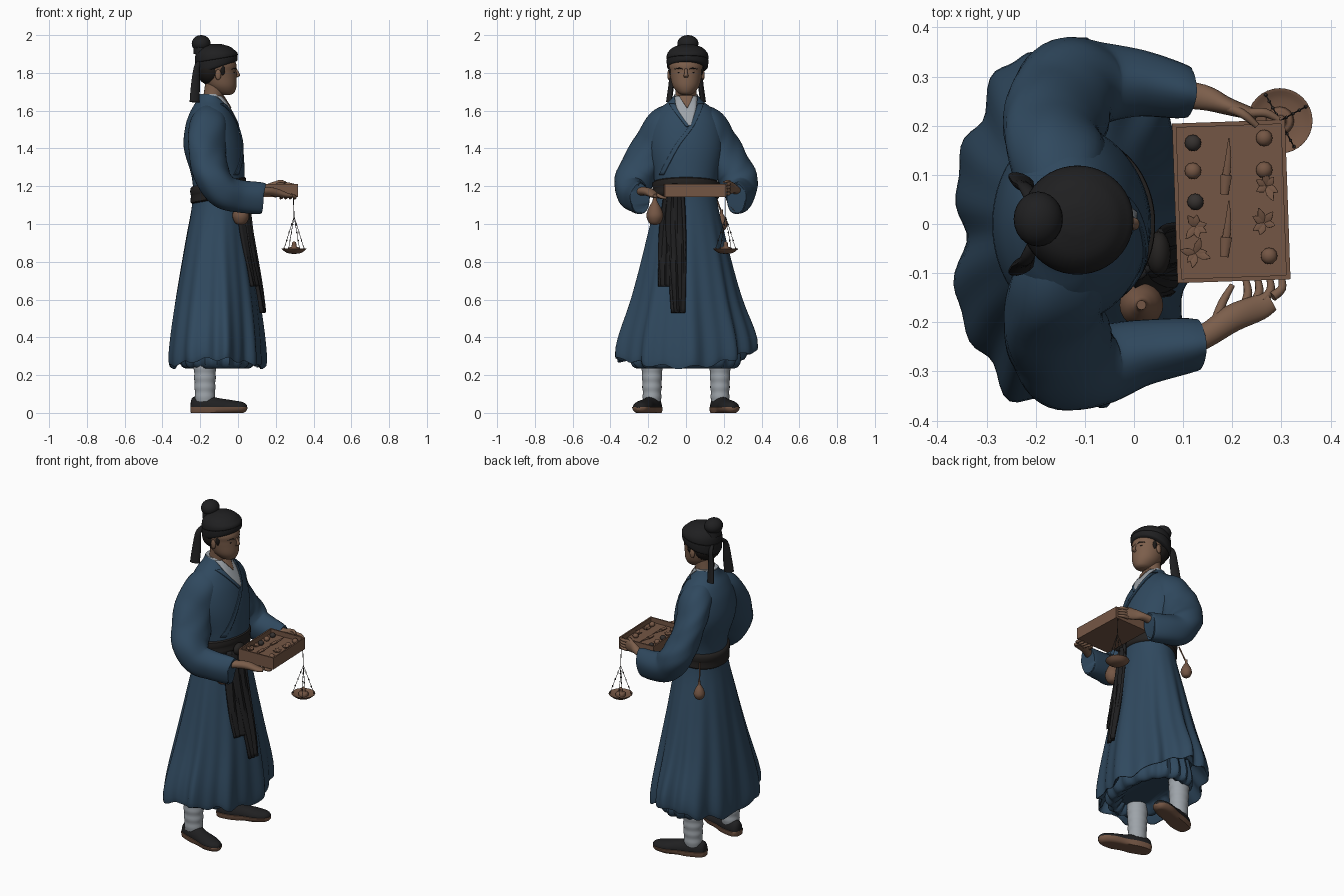
import bpy, bmesh, math, random
from mathutils import Vector, Matrix
from mathutils.bvhtree import BVHTree

random.seed(4)
if "Cube" in bpy.data.objects:
    bpy.data.objects.remove(bpy.data.objects["Cube"], do_unlink=True)
X, Z = Vector((1, 0, 0)), Vector((0, 0, 1))
made = []


def material(name, *rgb):
    m = bpy.data.materials.new(name)
    m.use_nodes = True
    m.diffuse_color = (*rgb, 1)
    m.node_tree.nodes["Principled BSDF"].inputs["Base Color"].default_value = (*rgb, 1)
    return m


BLUE = material("blue cloth", .029, .066, .113)
BLACK = material("black cloth", .014, .014, .015)
SKIN = material("skin", .2, .112, .07)
WOOD = material("brown wood", .175, .093, .058)
GREY = material("pale linen", .34, .37, .4)
HAIR = material("dark hair", .012, .01, .009)
BELT = material("dark belt", .018, .016, .015)
METAL = material("dark metal", .035, .03, .028)


def finish(name, bm, mat):
    bmesh.ops.recalc_face_normals(bm, faces=bm.faces)
    me = bpy.data.meshes.new(name)
    bm.to_mesh(me)
    bm.free()
    me.materials.append(mat)
    ob = bpy.data.objects.new(name, me)
    bpy.context.collection.objects.link(ob)
    made.append(ob)
    return ob


def smooth_path(pts, sub):
    """Catmull-Rom samples through tuples of any length."""
    pts = [Vector(p) for p in pts]
    out = []
    for i in range(len(pts) - 1):
        a, b, c, d = pts[max(i - 1, 0)], pts[i], pts[i + 1], pts[min(i + 2, len(pts) - 1)]
        for k in range(sub):
            t = k / sub
            out.append(b + (c - a) * (t / 2) + (a * 2 - b * 5 + c * 4 - d) * (t * t / 2)
                       + (b * 3 - a - c * 3 + d) * (t ** 3 / 2))
    return out + [pts[-1]]


def sweep(name, pts, mat, seg=16, sub=4, ref=Z, level=False, warp=None):
    """Skin elliptical rings (x, y, z, radius along ref, radius across)."""
    rows = smooth_path(pts, sub)
    pos = [Vector(r[:3]) for r in rows]
    bm = bmesh.new()
    rings = []
    for i, r in enumerate(rows):
        t = Z if level else (pos[min(i + 1, len(pos) - 1)] - pos[max(i - 1, 0)]).normalized()
        u = (ref - t * ref.dot(t)).normalized()
        w = t.cross(u)
        ring = []
        for k in range(seg):
            a = math.tau * k / seg
            co = pos[i] + u * (abs(r[3]) * math.cos(a)) + w * (abs(r[4]) * math.sin(a))
            ring.append(bm.verts.new(warp(co, a, pos[i]) if warp else co))
        rings.append(ring)
    for p, q in zip(rings, rings[1:]):
        for k in range(seg):
            bm.faces.new((p[k], p[k - 1], q[k - 1], q[k]))
    bm.faces.new(rings[0])
    bm.faces.new(rings[-1])
    return finish(name, bm, mat)


def ball(name, co, size, mat, seg=16):
    bm = bmesh.new()
    bmesh.ops.create_uvsphere(bm, u_segments=seg, v_segments=seg // 2 + 2, radius=1)
    bm.transform(Matrix.Translation(co) @ Matrix.Diagonal((*size, 1)))
    return finish(name, bm, mat)


# Robe: one loft from neck to hem, with pleats that deepen downwards and fuller back corners
def pleat(co, a, c):
    low = max(0, min(1, (1.1 - c.z) / .8))
    right = math.sin(a) < 0
    back = (.19 if right else .13) * math.sin(2 * a) ** 2 if math.cos(a) < 0 else 0
    f = 1 + low * (.045 * math.sin(9 * a + 1) + .03 * math.sin(17 * a) + .03 * math.cos(4 * a) + back)
    out = c + (co - c) * f
    out.z += low ** 3 * ((.045 if right else .085) * math.sin(a) ** 2 + .01 * math.sin(13 * a))
    return out


robe = sweep("robe", [
    (-.15, 0, 1.685, .057, .06), (-.145, 0, 1.65, .075, .09), (-.145, 0, 1.6, .105, .15),
    (-.14, 0, 1.52, .138, .19), (-.13, 0, 1.4, .157, .2), (-.105, 0, 1.25, .14, .17),
    (-.105, 0, 1.12, .136, .166), (-.11, 0, .9, .168, .212), (-.11, 0, .6, .213, .278),
    (-.11, 0, .38, .236, .335), (-.11, 0, .25, .239, .35), (-.11, 0, .26, .22, .325),
    (-.11, 0, .36, .17, .26)], BLUE, seg=120, ref=X, level=True, warp=pleat)
sweep("under_hem", [(-.11, 0, .4, .18, .26), (-.11, 0, .28, .195, .285), (-.11, 0, .235, .16, .25),
                    (-.11, 0, .28, .1, .2)], BLUE, seg=96, ref=X, level=True,
      warp=lambda co, a, c: c + (co - c) * (1 + .04 * math.sin(19 * a)))
tree = BVHTree.FromPolygons([v.co for v in robe.data.vertices],
                            [p.vertices for p in robe.data.polygons])


def drape(name, path, mat, off, cols=8, thick=.006, sway=0):
    """Cloth strip of (y, z, width) rows laid on the front of the robe."""
    bm = bmesh.new()
    rows = []
    for y, z, w in smooth_path(path, 6):
        row = []
        for k in range(cols + 1):
            yy = y + w * (k / cols - .5)
            hit = tree.ray_cast(Vector((1, yy, z)), -X)[0]
            x = hit.x if hit else -.13
            row.append(bm.verts.new((x + off + sway * math.sin(k * 1.9 + z * 4), yy, z)))
        rows.append(row)
    for p, q in zip(rows, rows[1:]):
        for k in range(cols):
            bm.faces.new((p[k], p[k + 1], q[k + 1], q[k]))
    ob = finish(name, bm, mat)
    mod = ob.modifiers.new("thickness", "SOLIDIFY")
    mod.thickness = thick
    mod.offset = 0
    return ob


# Crossed collars
drape("linen_collar", [(0, 1.675, .12), (.003, 1.61, .1), (.02, 1.52, .01)], GREY, .006)
drape("bare_throat", [(0, 1.68, .075), (.003, 1.655, .05), (.006, 1.615, .004)], SKIN, .011)
drape("upper_lapel", [(.078, 1.635, .03), (.03, 1.52, .025), (-.05, 1.41, .025), (-.13, 1.26, .025)], BLUE, .004)
drape("lower_lapel", [(-.075, 1.635, .03), (-.035, 1.58, .03), (.01, 1.515, .02)], BLUE, .004)
sweep("neck_collar", [(-.148, 0, 1.64, .07, .076), (-.143, 0, 1.688, .061, .06)], GREY, 32, ref=X, level=True)

# Belt, knot and hanging sash
sweep("belt", [(-.105, 0, z, .14 + d, .17 + d) for z, d in
               ((1.13, -.01), (1.14, .006), (1.175, .004), (1.185, .007), (1.215, .007), (1.225, -.01))],
      BELT, 64, 2, X, True, lambda co, a, c: Vector((co.x, co.y, co.z + .19 * (co.x + .11))))
ball("belt_knot", (.05, -.06, 1.18), (.025, .045, .035), BELT)
drape("long_sash", [(-.055, 1.17, .08), (-.055, 1, .1), (-.045, .75, .09), (-.04, .53, .065)],
      BLACK, .023, thick=.016, sway=.008)
drape("short_sash", [(-.08, 1.17, .06), (-.095, 1, .08), (-.105, .8, .085), (-.105, .67, .075)],
      BLACK, .014, thick=.014, sway=.007)

# Belt pouches
for name, x, y, z, s in (("front_pouch", .015, -.165, 1.045, 1.2), ("rear_pouch", -.222, .188, 1, .85)):
    sweep(name, [(x, y, z + s * h, r * s, r * s) for h, r in
                 ((-.042, .004), (-.034, .024), (-.005, .037), (.025, .031), (.05, .018), (.065, .01),
                  (.09, .008))], WOOD, 20, ref=X)
sweep("pouch_cord", [(-.222, .188, 1.06, .004, .004), (-.2, .15, 1.17, .004, .004)], WOOD, 8)

# Tray with a sunken floor
tilt = Matrix.Translation((.198, .046, 1.178)) @ Matrix.Rotation(math.radians(2), 4, "Z")
bm = bmesh.new()
bmesh.ops.create_cube(bm, size=1, matrix=Matrix.Diagonal((.23, .325, .07, 1)))
top = max(bm.faces, key=lambda f: f.calc_center_median().z)
bmesh.ops.inset_region(bm, faces=[top], thickness=.012)
floor = bmesh.ops.extrude_discrete_faces(bm, faces=[top])["faces"][0]
bmesh.ops.translate(bm, verts=floor.verts, vec=(0, 0, -.028))
bm.transform(tilt)
finish("tray", bm, WOOD)

# Goods in the tray
for i, (x, y, m) in enumerate(((.12, .165, METAL), (.12, .108, WOOD), (.125, .045, METAL),
                               (.265, .175, WOOD), (.265, .11, WOOD), (.275, -.065, WOOD))):
    ball(f"spice_ball_{i + 1}", (x, y, 1.195), (.017, .017, .015), m, 12)
for i, (x, y) in enumerate(((.125, -.005), (.125, -.06), (.27, .077), (.265, .002))):
    for k in range(6):
        a = k * 1.05 + random.random()
        d = Vector((math.cos(a), math.sin(a), .4)) * random.uniform(.022, .034)
        c = Vector((x, y, 1.193))
        sweep(f"herb_{i + 1}_leaf_{k + 1}", [(*c, .004, .004), (*(c + d / 2), .004, .009),
                                             (*(c + d), .001, .001)], WOOD, 6, 2)
for i, y in enumerate((.105, -.022)):
    sweep(f"knife_blade_{i + 1}", [(.193, y + .07, 1.2, .001, .001), (.192, y + .03, 1.198, .003, .006),
                                   (.187, y - .01, 1.196, .003, .008)], WOOD, 8, 3)
    sweep(f"knife_handle_{i + 1}", [(.188, y - .005, 1.197, .007, .012), (.184, y - .045, 1.196, .007, .009)],
          WOOD, 10)

# Hanging balance pan
px, py = .297, .21
sweep("balance_pan", [(px, py, z, r, r) for z, r in
                      ((.842, .01), (.848, .04), (.866, .064), (.87, .064), (.862, .045), (.858, .01))],
      WOOD, 32, 3, X, True)
sweep("balance_weight", [(px, py, z, r, r) for z, r in
                         ((.85, .03), (.875, .026), (.88, .014), (.9, .011), (.908, .003))], WOOD, 16, ref=X)
apex = Vector((px, py, 1.04))
sweep("balance_cord", [(*apex, .002, .002), (px - .005, py, 1.16, .002, .002)], METAL, 6, ref=X)
for k in range(4):
    a = math.tau * k / 4 + .5
    rim = Vector((px + .06 * math.cos(a), py + .06 * math.sin(a), .87))
    sweep(f"balance_chain_{k + 1}", [(*apex, .0014, .0014), (*rim, .0014, .0014)], METAL, 6, ref=X)
    for j in range(1, 5):
        ball(f"chain_{k + 1}_bead_{j}", apex.lerp(rim, j / 4), (.004, .004, .006), METAL, 6)

# Sleeves, arms, legs and shoes, mirrored across y
for side, s in (("left", 1), ("right", -1)):
    cx, cy = (.1, .268) if s > 0 else (.12, -.245)
    sweep(side + "_sleeve", [
        (-.15, s * .06, 1.565, .075, .08), (-.155, s * .13, 1.525, .083, .1), (-.165, s * .185, 1.43, .08, .11),
        (-.155, s * .23, 1.33, .085, .112), (-.13, s * .274, 1.24, .09, .108), (-.075, s * .286, 1.17, .09, .085),
        (.01, cy + s * .018, 1.145, .086, .068), (cx, cy, 1.135, .084, .054), (cx - .003, cy, 1.135, .072, .044),
        (cx - .04, cy, 1.14, .05, .035)], BLUE, 32, 6, ref=Vector((.3, 0, 1)),
        warp=lambda co, a, c: c + (co - c) * (1 + .02 * math.sin(5 * a + c.z * 40)))
    sweep(side + "_sleeve_lining", [(cx - .03, cy, 1.135, .068, .041), (cx - .004, cy, 1.135, .07, .042)],
          BLACK, 24)
    # Arm and hand: one grips the tray side, the other supports from below
    if s > 0:
        palm = [(.06, .268, 1.17, .026, .03), (.14, .258, 1.185, .02, .026), (.19, .24, 1.192, .032, .018),
                (.235, .226, 1.19, .034, .013), (.25, .222, 1.19, .025, .01)]
        tips = [((.235, .226, 1.213 - .017 * k), (.268, .226, 1.211 - .017 * k), (.295, .212, 1.207 - .016 * k))
                for k in range(4)]
        thumb = ((.18, .24, 1.205), (.22, .225, 1.225), (.25, .2, 1.22))
    else:
        palm = [(.07, -.26, 1.165, .026, .03), (.145, -.228, 1.174, .022, .025), (.2, -.192, 1.167, .022, .028),
                (.255, -.17, 1.152, .014, .026), (.28, -.157, 1.149, .01, .02)]
        tips = [((.222 + .02 * k, -.172 + .008 * k, 1.152), (.232 + .023 * k, -.14 + .003 * k, 1.143),
                 (.225 + .025 * k, -.105, 1.136)) for k in range(4)]
        thumb = ((.165, -.2, 1.175), (.18, -.16, 1.16), (.2, -.125, 1.145))
    sweep(side + "_forearm_and_hand", palm, SKIN, 20)
    for k, f in enumerate(tips + [thumb]):
        sweep(f"{side}_finger_{k + 1}", [(*p, r, r) for p, r in zip(f, (.01, .009, .006))], SKIN, 10,
              ref=Vector((.1, .2, 1)))
    # Wrapped leg
    sweep(side + "_leg_wrap", [(-.175, s * .18, .06 + .025 * k, .05 + .003 * (k % 2) + .001 * k,
                                .046 + .003 * (k % 2) + .001 * k) for k in range(13)], GREY, 24, 3, X, True)
    # Shoe and sole, toes turned out
    for part, m, lo, hi, grow in (("shoe", BLACK, .025, 1, 0), ("sole", WOOD, 0, .031, .004)):
        sweep(f"{side}_{part}", [(x, s * y, .03, h + grow, w + grow) for x, y, h, w in
                                 ((-.25, .16, .025, .012), (-.235, .163, .055, .036), (-.17, .18, .062, .048),
                                  (-.1, .205, .048, .046), (-.03, .228, .037, .052), (.025, .245, .027, .036),
                                  (.045, .252, .012, .01))], m, 24, 4,
              warp=lambda co, a, c, lo=lo, hi=hi: Vector((co.x, co.y, min(hi, max(lo, co.z)))))

# Head
sweep("neck", [(-.14, 0, 1.6, .055, .06), (-.13, 0, 1.68, .053, .056), (-.115, 0, 1.77, .055, .058)],
      SKIN, 24, ref=X, level=True)
sweep("head", [(-.06, 0, 1.684, .02, .02), (-.07, 0, 1.695, .05, .043), (-.085, 0, 1.73, .077, .07),
               (-.1, 0, 1.78, .092, .083), (-.105, 0, 1.81, .096, .088), (-.11, 0, 1.85, .1, .093),
               (-.12, 0, 1.92, .07, .065)], SKIN, 40, ref=X, level=True)
sweep("nose", [(-.014, 0, 1.825, .006, .007), (0, 0, 1.797, .008, .009), (.001, 0, 1.784, .009, .013),
               (-.014, 0, 1.774, .005, .009)], SKIN, 12, ref=X, level=True)
sweep("lips", [(-.026, -.026, 1.745, .003, .004), (-.015, 0, 1.747, .008, .006),
               (-.026, .026, 1.745, .003, .004)], SKIN, 10)
ball("hair", (-.145, 0, 1.815), (.075, .094, .08), HAIR, 24)
for side, s in (("left", 1), ("right", -1)):
    ball(side + "_ear", (-.105, s * .09, 1.79), (.016, .009, .028), SKIN)
    ball(side + "_sideburn", (-.082, s * .08, 1.82), (.015, .012, .034), HAIR, 12)
    ball(side + "_eye", (-.021, s * .034, 1.803), (.005, .012, .003), HAIR, 12)
    sweep(side + "_brow", [(-.011, s * .018, 1.82, .002, .003), (-.016, s * .036, 1.825, .003, .003),
                           (-.034, s * .06, 1.82, .002, .002)], HAIR, 8)
    # Ribbon tails of the head wrap
    sweep(side + "_ribbon", [(-.2, s * .03, 1.86, .012, .012), (-.218, s * .07, 1.83, .016, .01),
                             (-.225, s * .078, 1.74, .025, .012), (-.23, s * .09, 1.645, .028, .013)],
          BLACK, 12, ref=Vector((1, -s * .4, 0)))


# Head wrap with a brim rising to the front, and topknot
def lean(co, a, c):
    return co + Z * ((co.x + .14) * .32 * max(0, (1.92 - c.z) / .1))


sweep("head_wrap", [(-.115, .008, z, r, r - .003) for z, r in
                    ((1.815, .098), (1.825, .111), (1.865, .113), (1.868, .109), (1.875, .114), (1.905, .108),
                     (1.935, .08), (1.952, .03))], BLACK, 48, 4, X, True, lean)
ball("topknot", (-.195, .01, 1.955), (.05, .056, .045), BLACK, 24)
sweep("topknot_tie", [(-.18, .008, 1.9, .055, .055), (-.188, .008, 1.935, .047, .05)], BLACK, 24, ref=X, level=True)

# Smooth shading with sharp edges kept
for ob in made:
    ob.select_set(True)
bpy.context.view_layer.objects.active = robe
bpy.ops.object.shade_smooth_by_angle(angle=math.radians(45))
